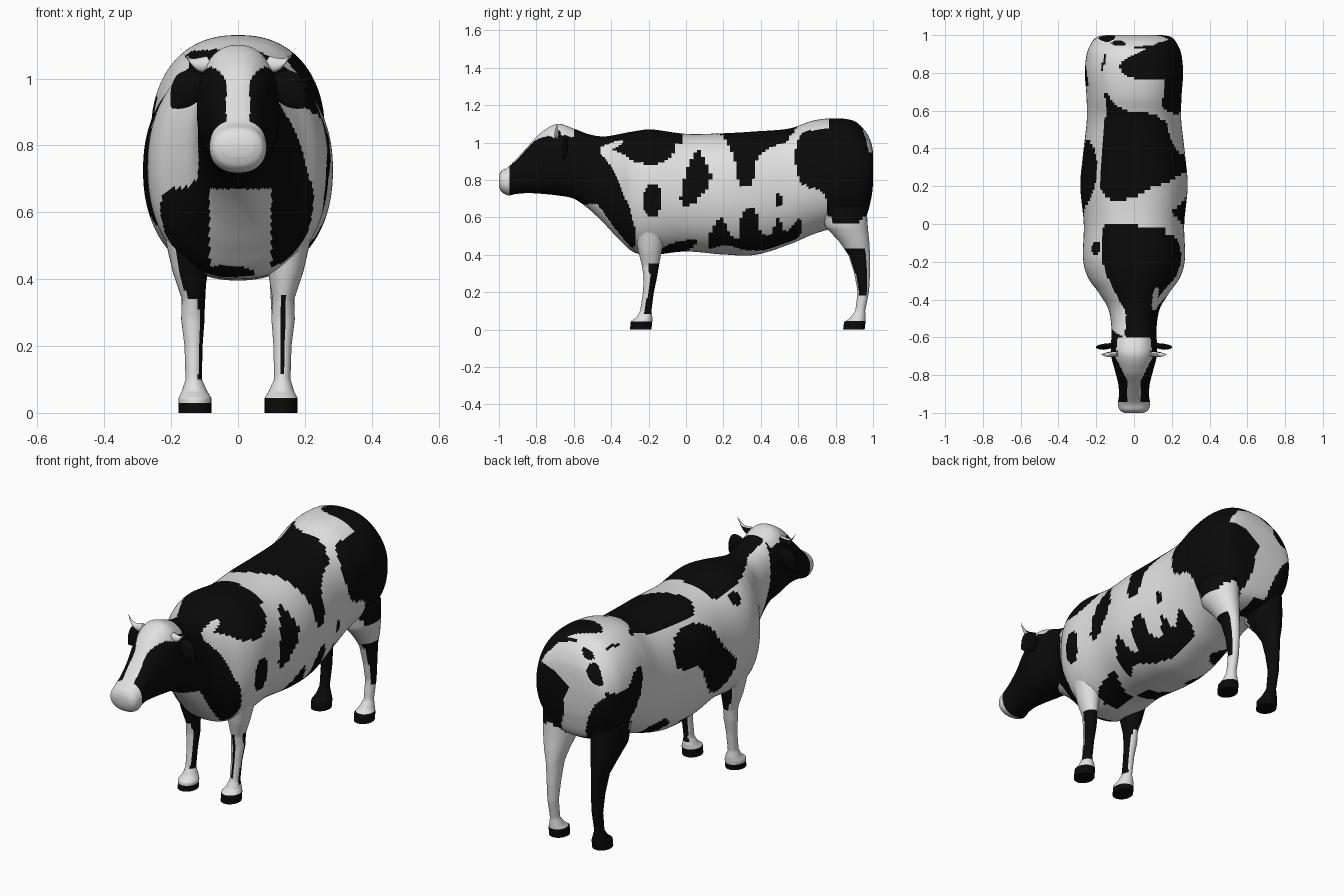
import bpy, math
from mathutils import Vector

if "Cube" in bpy.data.objects:
    bpy.data.objects.remove(bpy.data.objects["Cube"])


def material(name, v):
    m = bpy.data.materials.new(name)
    m.diffuse_color = (v, v, v, 1)
    m.use_nodes = True
    m.node_tree.nodes["Principled BSDF"].inputs["Base Color"].default_value = m.diffuse_color
    return m


MATS = [material("white_hide", 0.75), material("black_hide", 0.003)]


# ---------- helpers ----------
def refine(rows, steps, smooth=True):
    """Resample rows of numbers, as a spline or with straight spans."""
    out = []
    for i in range(len(rows) - 1):
        a, b, c, d = (rows[max(0, min(len(rows) - 1, i + k))] for k in (-1, 0, 1, 2))
        for s in range(steps):
            t = s / steps
            if smooth:
                out.append([q + 0.5 * t * (r - p + t * (2 * p - 5 * q + 4 * r - s4 + t * (3 * (q - r) + s4 - p)))
                            for p, q, r, s4 in zip(a, b, c, d)])
            else:
                out.append([q + t * (r - q) for q, r in zip(b, c)])
    return out + [list(rows[-1])]


def loft(name, rings, paint, angle=50):
    """Skin closed rings, cap both ends with fans, and paint each face."""
    n = len(rings[0])
    verts = [v for r in rings for v in r]
    faces = [(i * n + j, i * n + (j + 1) % n, (i + 1) * n + (j + 1) % n, (i + 1) * n + j)
             for i in range(len(rings) - 1) for j in range(n)]
    for ring, start, flip in ((rings[0], 0, True), (rings[-1], (len(rings) - 1) * n, False)):
        c = len(verts)
        verts.append(sum((Vector(v) for v in ring), Vector()) / n)
        for j in range(n):
            f = (start + j, start + (j + 1) % n, c)
            faces.append(f[::-1] if flip else f)
    me = bpy.data.meshes.new(name)
    me.from_pydata(verts, [], faces)
    # turn the skin outward
    vol = sum(p.center.dot(p.normal) * p.area - p.normal.dot(Vector(verts[-1])) * p.area for p in me.polygons)
    if vol < 0:
        me.flip_normals()
    for m in MATS:
        me.materials.append(m)
    for p in me.polygons:
        p.material_index = int(paint(p.center, p.normal))
    me.shade_smooth()
    me.set_sharp_from_angle(angle=math.radians(angle))
    ob = bpy.data.objects.new(name, me)
    bpy.context.collection.objects.link(ob)
    return ob


def patch(*pts):
    """Rounded spot outline from a few corners."""
    for _ in range(2):
        pts = [(a[0] * u + b[0] * (1 - u), a[1] * u + b[1] * (1 - u))
               for a, b in zip(pts, pts[1:] + pts[:1]) for u in (0.75, 0.25)]
    xs, ys = zip(*pts)
    return pts, min(xs), max(xs), min(ys), max(ys)


def oval(cx, cy, rx, ry):
    return patch(*[(cx + 1.1 * rx * math.cos(k * math.pi / 4), cy + 1.1 * ry * math.sin(k * math.pi / 4))
                   for k in range(8)])


def hit(spots, x, y):
    for pts, x0, x1, y0, y1 in spots:
        if x0 <= x <= x1 and y0 <= y <= y1:
            inside = False
            for (ax, ay), (bx, by) in zip(pts, pts[1:] + pts[:1]):
                if (ay > y) != (by > y) and x < ax + (y - ay) * (bx - ax) / (by - ay):
                    inside = not inside
            if inside:
                return True
    return False


# ---------- hide markings ----------
RIGHT = [  # (y, z)
    patch((-1, .6), (-1, 1.1), (-.6, 1.2), (-.08, 1.2), (-.04, 1.0), (-.1, .88), (-.28, .89), (-.36, .96),
          (-.48, .97), (-.4, .88), (-.35, .76), (-.28, .6), (-.26, .42), (-.4, .4), (-.65, .6)),
    oval(-.18, .69, .05, .085),
    patch((.06, .99), (-.01, .82), (-.04, .67), (.04, .66), (.15, .8), (.1, .9)),
    patch((.18, 1.03), (.26, .95), (.27, .77), (.36, .76), (.37, .9), (.42, .97), (.58, 1.01), (.58, 1.15), (.18, 1.15)),
    patch((.59, 1.03), (.58, .86), (.63, .76), (.75, .75), (.76, .58), (.86, .56), (.95, .58), (1.05, .75),
          (1.05, 1.1), (.85, 1.2), (.66, 1.08)),
    patch((.1, .42), (.13, .52), (.19, .63), (.23, .5), (.29, .47), (.29, .62), (.37, .68), (.4, .5), (.46, .5),
          (.49, .63), (.53, .5), (.61, .62), (.63, .5), (.5, .45), (.4, .42), (.28, .43), (.22, .46)),
    oval(.5, .69, .02, .035),
    patch((-.16, .4), (-.1, .46), (.06, .49), (.05, .44), (-.05, .4)),
]
LEFT = [
    patch((-1, .6), (-1, 1.1), (-.64, 1.16), (-.57, 1.0), (-.54, .82), (-.45, .68), (-.3, .67), (-.25, .55),
          (-.22, .42), (-.32, .36), (-.65, .6)),
    patch((.4, .98), (.47, .85), (.38, .78), (.28, .8), (.2, .58), (-.02, .54), (-.07, .7), (.06, .78), (.14, .97)),
    oval(-.13, .97, .03, .03),
    patch((.7, .94), (.8, .95), (.87, .85), (1.05, .9), (1.05, .4), (.8, .42), (.82, .66)),
    oval(.5, .5, .07, .05), oval(.3, .45, .05, .04), oval(.08, .45, .07, .05),
]
TOP = [  # (x, y)
    patch((-.1, .83), (0, .9), (.14, .95), (.2, 1.05), (.32, .9), (.28, .76), (0, .76)),
    patch((-.24, 1.02), (-.05, .98), (-.15, .92), (-.16, .8), (-.24, .78)),
    patch((-.24, .58), (-.15, .73), (-.1, .6), (.18, .58), (.19, .35), (.28, .25), (.1, .2), (0, .13), (-.19, .12), (-.17, .5)),
    patch((-.2, .01), (.05, -.01), (.24, -.04), (.27, -.2), (.17, -.4), (.15, -.66), (-.06, -.66), (-.03, -.45),
          (-.14, -.36), (-.24, -.22)),
]
REAR = [  # (x, z)
    patch((.03, .72), (.02, .88), (.12, .95), (.28, .95), (.28, .5), (.1, .55)),
    patch((-.28, .88), (-.16, .84), (-.08, .66), (-.06, .5), (-.28, .45)),
    oval(-.1, 1.07, .05, .04), patch((-.22, .95), (-.14, 1.04), (-.08, .98), (-.16, .9)),
]
SLIVER = [patch((-.48, .97), (-.34, 1.02), (-.34, .99), (-.42, .95))]


def side_mark(p):
    return hit(RIGHT if p.x > 0 else LEFT, p.y, p.z)


def body_paint(p, n):
    if p.y < -.943:                                    # pale muzzle
        return False
    if p.y < -.6 and p.z > .85:                        # blaze down the face
        w = .1 - .5 * max(0, min(.13, -.7 - p.y)) if p.y < -.7 else .085 + .15 * (-.6 - p.y)
        if abs(p.x) < w and n.z > .1:
            return False
    if p.y < -.25 and p.z < .67 and n.y < -.3 and -.085 < p.x < .1:   # pale brisket
        return p.z < .44 + .3 * min(0, -p.x) and p.x < .05
    if n.y > .75:
        return hit(REAR, p.x, p.z)
    if n.z > .75 and p.y > -.6:
        return hit(TOP, p.x, p.y)
    return side_mark(p) and not (p.x > 0 and hit(SLIVER, p.y, p.z))


# ---------- body, neck and head: y, bottom, top, half width ----------
STATIONS = [
    (-1.0, .765, .825, .05), (-.985, .735, .85, .075), (-.95, .718, .87, .085), (-.91, .725, .91, .08),
    (-.85, .73, .975, .083), (-.78, .727, 1.05, .1), (-.69, .718, 1.1, .122), (-.6, .70, 1.075, .12),
    (-.52, .645, 1.045, .122), (-.44, .57, 1.033, .14), (-.36, .485, 1.045, .19), (-.28, .415, 1.06, .245),
    (-.18, .4, 1.07, .27), (0, .418, 1.047, .266), (.2, .402, 1.05, .284), (.37, .4, 1.06, .27),
    (.55, .455, 1.075, .25), (.68, .51, 1.118, .252), (.8, .545, 1.13, .26), (.9, .56, 1.115, .25),
    (.96, .6, 1.06, .225), (.99, .7, 1.0, .195), (1.0, .78, .95, .15),
]


def body_ring(y, zb, zt, w, n=120):
    pts = []
    for k in range(n):
        t = 2 * math.pi * k / n
        c, s = math.cos(t), math.sin(t)
        pts.append((w * math.copysign(abs(c) ** .87, c), y, (zb + zt) / 2 + (zt - zb) / 2 * math.copysign(abs(s) ** .92, s)))
    return pts


loft("body", [body_ring(*r) for r in refine(STATIONS, 10)], body_paint)

# ---------- legs: z, front y, back y, inner x, outer x ----------
FRONT_LEG = [(0, -.3, -.185, .08, .178), (.045, -.295, -.18, .08, .178), (.065, -.265, -.18, .092, .168),
             (.1, -.245, -.185, .108, .157), (.2, -.23, -.172, .106, .16), (.28, -.226, -.155, .1, .17),
             (.34, -.235, -.145, .103, .168), (.42, -.255, -.13, .09, .195), (.55, -.28, -.1, .07, .225)]
REAR_LEG = [(0, .84, .955, .08, .178), (.04, .845, .96, .08, .178), (.06, .875, .96, .092, .168),
            (.1, .905, .958, .108, .157), (.2, .918, .978, .106, .16), (.3, .9, .984, .1, .165),
            (.4, .868, .984, .095, .175), (.47, .82, .98, .08, .2), (.55, .745, .972, .06, .225),
            (.66, .72, .965, .05, .235)]


def leg_ring(z, y0, y1, x0, x1, side, n=28):
    return [(side * ((x0 + x1) / 2 + (x1 - x0) / 2 * math.cos(t)), (y0 + y1) / 2 + (y1 - y0) / 2 * math.sin(t), z)
            for t in (2 * math.pi * k / n for k in range(n))]


def leg_paint(front, side):
    def paint(p, n):
        if p.z < (.03 if p.y < .5 and side < 0 else .045):        # hooves
            return True
        if front:
            if side < 0:
                return (p.z > .34 and n.x > -.6) or (n.x > .6 and .1 < p.z < .34)
            return .08 < p.z < .35 and n.x > -.6 and (n.y > -.1 or (p.z > .12 and n.x < .3 and n.x > -.3))
        if side < 0:
            return p.z < .5 or side_mark(p)
        if p.z > .5:
            return side_mark(p)
        return .18 < p.z < .44 and n.x > 0 and n.y < .5 and n.y > -.75
    return paint


for side, tag in ((1, "right"), (-1, "left")):
    for front, rows, part in ((True, FRONT_LEG, "front_leg"), (False, REAR_LEG, "rear_leg")):
        loft(f"{part}_{tag}", [leg_ring(*r, side) for r in refine(rows, 6, False)], leg_paint(front, side))

    # horn: x, y, z, radius
    horn = [(.08, -.685, 1.045, .022), (.125, -.69, 1.04, .02), (.152, -.692, 1.06, .013), (.172, -.69, 1.092, .002)]
    loft(f"horn_{tag}", [[(side * (x + r * .6 * math.cos(t)), y + r * .7 * math.sin(t), z + r * math.cos(t))
                          for t in (k * math.pi / 5 for k in range(10))] for x, y, z, r in refine(horn, 4)],
         lambda p, n: n.y > .5)

    # ear: x, y, z, half height
    ear = [(.09, -.64, .99, .02), (.125, -.645, .985, .04), (.16, -.65, .965, .045), (.185, -.652, .94, .03), (.2, -.655, .915, .004)]
    loft(f"ear_{tag}", [[(side * (x + r * .5 * math.cos(t)), y + r * .35 * math.sin(t), z + r * math.cos(t))
                         for t in (k * math.pi / 6 for k in range(12))] for x, y, z, r in refine(ear, 4)],
         lambda p, n: True)
